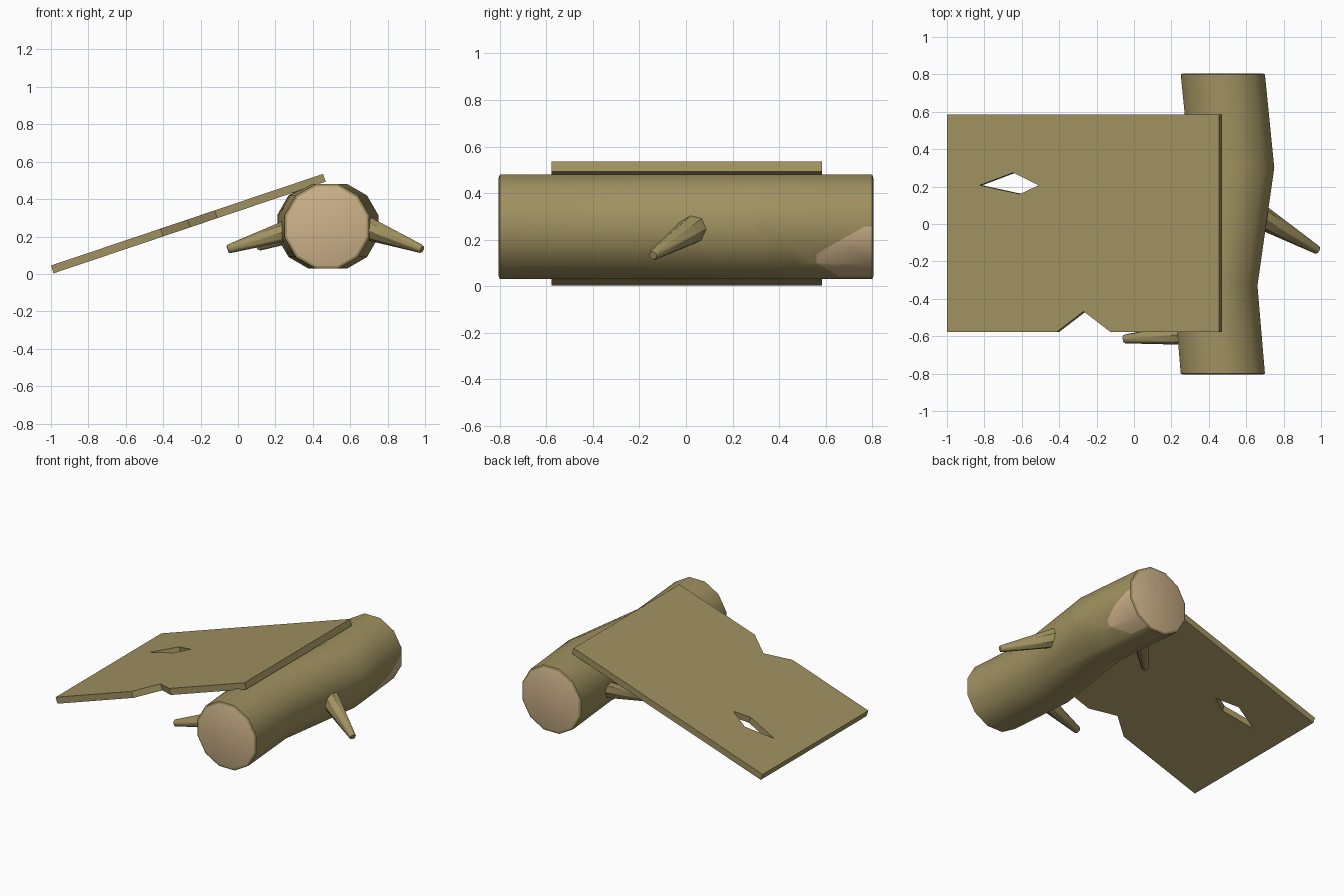
import bpy, bmesh, math
from mathutils import Vector

if "Cube" in bpy.data.objects:
    bpy.data.objects.remove(bpy.data.objects["Cube"])


def material(name, rgb):
    m = bpy.data.materials.new(name)
    m.diffuse_color = (*rgb, 1)
    m.use_nodes = True
    m.node_tree.nodes["Principled BSDF"].inputs["Base Color"].default_value = m.diffuse_color
    return m


BARK = material("olive wood", (0.35, 0.285, 0.117))
PALE = material("pale cut wood", (0.62, 0.45, 0.255))


def finish(name, bm, mats, smooth=True):
    bmesh.ops.recalc_face_normals(bm, faces=bm.faces[:])
    me = bpy.data.meshes.new(name)
    bm.to_mesh(me)
    bm.free()
    ob = bpy.data.objects.new(name, me)
    bpy.context.collection.objects.link(ob)
    for m in mats:
        me.materials.append(m)
    if smooth:
        bpy.context.view_layer.objects.active = ob
        ob.select_set(True)
        bpy.ops.object.shade_smooth_by_angle(angle=math.radians(40))
        ob.select_set(False)
    return ob


def loft(bm, rings):
    """Skin a list of vertex rings with quads."""
    n = len(rings[0])
    for a, b in zip(rings, rings[1:]):
        for i in range(n):
            j = (i + 1) % n
            bm.faces.new((a[i], a[j], b[j], b[i]))


# Log: bent twelve-sided trunk with pale sawn ends
def log():
    bm = bmesh.new()
    n, cz = 12, 0.255
    stations = [(-0.805, 0.475, 0.220), (-0.80, 0.475, 0.233), (-0.33, 0.435, 0.233),
                (0.30, 0.525, 0.233), (0.80, 0.475, 0.233), (0.805, 0.475, 0.220)]
    rings = []
    for y, cx, r in stations:
        angles = [math.tau * (i + 0.5) / n for i in range(n)]
        rings.append([bm.verts.new((cx + r * math.cos(a), y, cz + r * math.sin(a)))
                      for a in angles])
    loft(bm, rings)
    for ring in (rings[0], rings[-1]):
        bm.faces.new(ring).material_index = 1

    # Stripped bark patch on the right side of the back end
    planes = [(Vector((0, 0.57, 0.145)), Vector((0, -0.49, 0.87))),
              (Vector((0, 0.57, 0.095)), Vector((0, -0.52, -0.85))),
              (Vector((0, 0.56, 0.12)), Vector((0, -1, 0))),
              (Vector((0, 0.60, 0.042)), Vector((0, 0, -1))),
              (Vector((0, 0.60, 0.256)), Vector((0, 0, 1)))]

    def side_faces():
        return [f for f in bm.faces if f.calc_center_median().x > 0.475
                and f.calc_center_median().y > 0.3 and abs(f.normal.y) < 0.4]

    bm.normal_update()
    for co, no in planes:
        fs = side_faces()
        geom = fs + list({e for f in fs for e in f.edges}) + list({v for f in fs for v in f.verts})
        bmesh.ops.bisect_plane(bm, geom=geom, plane_co=co, plane_no=no, dist=1e-5)
        bm.normal_update()
    for f in side_faces():
        c = f.calc_center_median()
        if all((c - co).dot(no) < 0 for co, no in planes):
            f.material_index = 1
    finish("log", bm, [BARK, PALE])


# Branch stub: tapered peg from base to tip
def branch(name, base, tip, r0, r1, n=8):
    bm = bmesh.new()
    base, tip = Vector(base), Vector(tip)
    d = (tip - base).normalized()
    q = d.to_track_quat('Z', 'Y')
    rings = []
    for c, r in ((base, r0), (tip - d * 0.008, r1), (tip, r1 * 0.8)):
        rings.append([bm.verts.new(c + q @ Vector((r * math.cos(math.tau * i / n),
                                                   r * math.sin(math.tau * i / n), 0)))
                      for i in range(n)])
    loft(bm, rings)
    bm.faces.new(rings[0])
    bm.faces.new(rings[-1])
    finish(name, bm, [BARK])


# Plank: sloping board with a notch and a diamond hole
def plank():
    bm = bmesh.new()
    start, end = Vector((-1.0, 0, 0.045)), Vector((0.455, 0, 0.535))
    slope = (end - start) / (end.x - start.x)
    down = Vector((slope.z, 0, -1)).normalized() * 0.044
    outline = [(-1, -0.578), (-0.415, -0.578), (-0.27, -0.467), (-0.125, -0.578),
               (0.455, -0.578), (0.455, 0.585), (-1, 0.585)]
    hole = [(-0.825, 0.207), (-0.645, 0.275), (-0.51, 0.207), (-0.61, 0.16)]
    edges = []
    for pts in (outline, hole):
        vs = [bm.verts.new(start + slope * (x + 1) + Vector((0, y, 0))) for x, y in pts]
        edges += [bm.edges.new((vs[i], vs[(i + 1) % len(vs)])) for i in range(len(vs))]
    bmesh.ops.triangle_fill(bm, edges=edges, use_beauty=True)
    ext = bmesh.ops.extrude_face_region(bm, geom=bm.faces[:], use_keep_orig=True)
    verts = [g for g in ext["geom"] if isinstance(g, bmesh.types.BMVert)]
    bmesh.ops.translate(bm, verts=verts, vec=down)
    finish("plank", bm, [BARK], smooth=False)


log()
branch("right_branch", (0.64, 0.06, 0.263), (0.985, -0.142, 0.132), 0.070, 0.023)
branch("front_left_branch", (0.32, -0.585, 0.25), (-0.055, -0.615, 0.132), 0.062, 0.024)
branch("back_left_branch", (0.34, 0.46, 0.24), (0.11, 0.24, 0.145), 0.062, 0.023)
plank()
